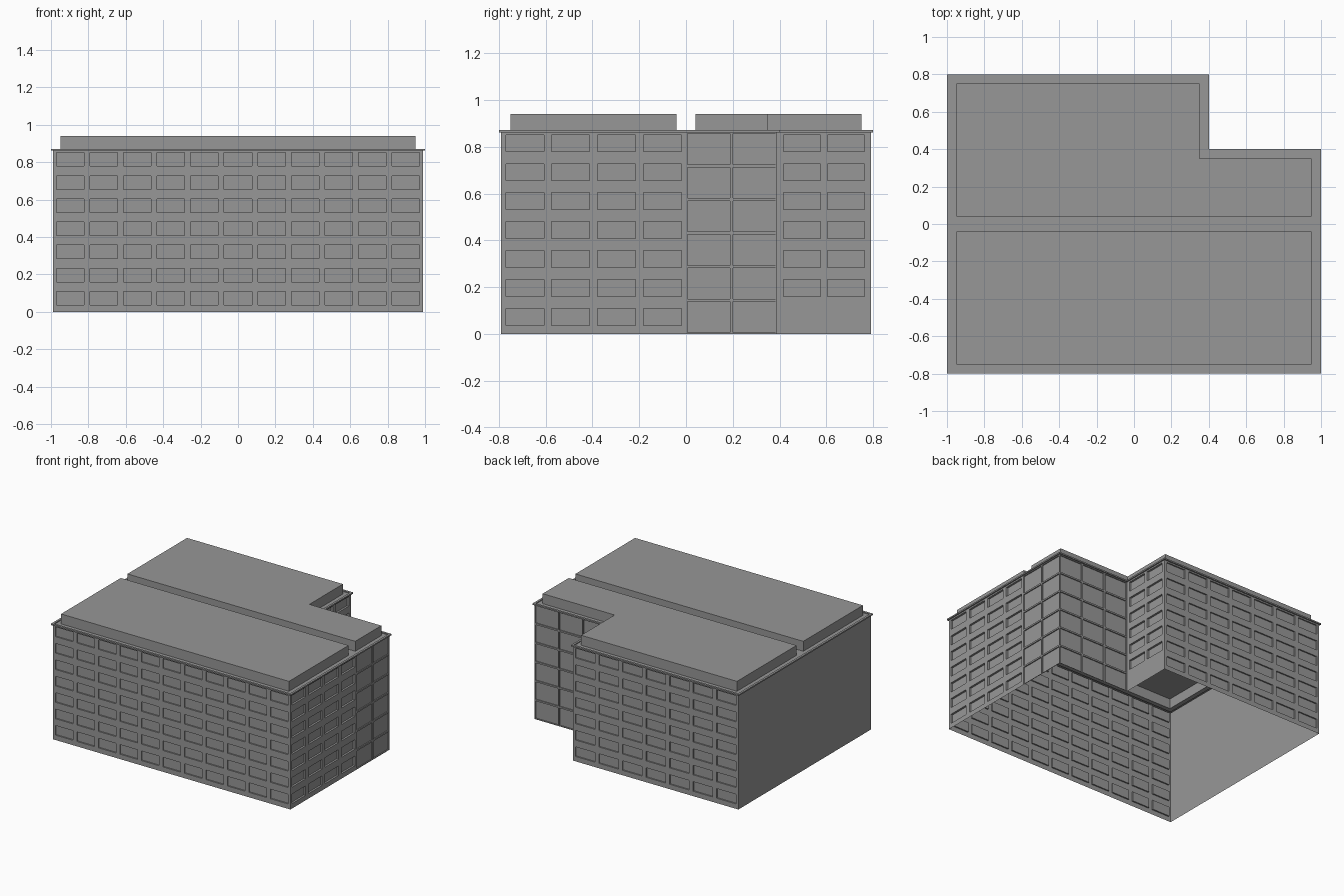
import bpy
import bmesh
from mathutils import Vector

cube = bpy.data.objects.get("Cube")
if cube:
    bpy.data.objects.remove(cube, do_unlink=True)

grey = bpy.data.materials.new("concrete grey")
grey.use_nodes = True
colour = (0.31, 0.31, 0.31, 1)
grey.diffuse_color = colour
grey.node_tree.nodes["Principled BSDF"].inputs["Base Color"].default_value = colour

WALL_TOP, DECK, RIM_TOP, ROOF = 0.862, 0.865, 0.872, 0.94


def finish(bm, name):
    bmesh.ops.remove_doubles(bm, verts=bm.verts, dist=0.0001)
    mesh = bpy.data.meshes.new(name)
    bm.to_mesh(mesh)
    bm.free()
    mesh.materials.append(grey)
    bpy.context.collection.objects.link(bpy.data.objects.new(name, mesh))


def face(bm, points):
    bm.faces.new([bm.verts.new(p) for p in points])


def footprint(inset, z):
    """L-shaped plan, counterclockwise, moved inwards by inset."""
    d = inset
    plan = [(-1 + d, -0.8 + d), (1 - d, -0.8 + d), (1 - d, 0.4 - d),
            (0.4 - d, 0.4 - d), (0.4 - d, 0.8 - d), (-1 + d, 0.8 - d)]
    return [Vector((x, y, z)) for x, y in plan]


def band(bm, low, high):
    for i in range(len(low)):
        j = (i + 1) % len(low)
        face(bm, (low[i], low[j], high[j], high[i]))


def spread(length, count, margin, gap):
    """Cut lines for evenly spaced openings; odd cells are openings."""
    width = (length - 2 * margin - (count - 1) * gap) / count
    cuts = [0]
    for i in range(count):
        start = margin + i * (width + gap)
        cuts += [start, start + width]
    return cuts + [length]


def wall(name, a, b, us, vs, depth):
    """Single-skin wall from a to b with recessed openings."""
    bm = bmesh.new()
    a, b = Vector((*a, 0)), Vector((*b, 0))
    along = (b - a).normalized()
    inward = Vector((-along.y, along.x, 0)) * depth
    for i in range(len(us) - 1):
        for j in range(len(vs) - 1):
            corners = [a + along * u + Vector((0, 0, v)) for u, v in
                       ((us[i], vs[j]), (us[i + 1], vs[j]),
                        (us[i + 1], vs[j + 1]), (us[i], vs[j + 1]))]
            if i % 2 and j % 2:
                back = [c + inward for c in corners]
                band(bm, corners, back)
                face(bm, back)
            else:
                face(bm, corners)
    finish(bm, name)


# Window rows, one per storey
floors = [0]
for k in range(7):
    floors += [0.037 + k * 0.1237, 0.109 + k * 0.1237]
floors.append(WALL_TOP)
upper_floors = [0] + floors[3:]
panel_rows = spread(WALL_TOP, 6, 0.006, 0.012)

# Outer walls
wall("front_wall", (-0.99, -0.79), (0.99, -0.79),
     spread(1.98, 11, 0.02, 0.032), floors, 0.01)
wall("side_window_wall", (0.99, -0.79), (0.99, 0),
     spread(0.79, 4, 0.02, 0.034), floors, 0.015)
wall("side_panel_wall", (0.99, 0), (0.99, 0.39),
     spread(0.39, 2, 0.006, 0.012), panel_rows, 0.008)
wall("notch_panel_wall", (0.99, 0.39), (0.39, 0.39),
     spread(0.6, 3, 0.006, 0.012), panel_rows, 0.008)
wall("notch_window_wall", (0.39, 0.39), (0.39, 0.79),
     spread(0.4, 2, 0.026, 0.03), upper_floors, 0.015)
wall("back_wall", (0.39, 0.79), (-0.99, 0.79),
     spread(1.38, 7, 0.02, 0.034), floors, 0.01)
wall("plain_side_wall", (-0.99, 0.79), (-0.99, -0.79),
     [0, 1.58], [0, WALL_TOP], 0)

# Roof rim and deck
bm = bmesh.new()
section = [(0.01, WALL_TOP), (0, WALL_TOP), (0, RIM_TOP),
           (0.016, RIM_TOP), (0.016, DECK), (0.05, DECK)]
for low, high in zip(section, section[1:]):
    band(bm, footprint(*low), footprint(*high))
face(bm, [(-0.95, -0.04, DECK), (0.95, -0.04, DECK),
          (0.95, 0.04, DECK), (-0.95, 0.04, DECK)])
finish(bm, "roof_rim_and_deck")


# Raised roof blocks, hollow below
def roof_block(name, low_y, high_y):
    bm = bmesh.new()
    plan = footprint(0.05, DECK)
    if high_y < 0:
        plan = plan[:2] + [Vector((0.95, high_y, DECK)),
                           Vector((-0.95, high_y, DECK))]
    else:
        plan[0].y = plan[1].y = low_y
    top = [Vector((p.x, p.y, ROOF)) for p in plan]
    band(bm, plan, top)
    face(bm, top)
    finish(bm, name)


roof_block("front_roof_block", -0.75, -0.04)
roof_block("rear_roof_block", 0.04, 0.75)
